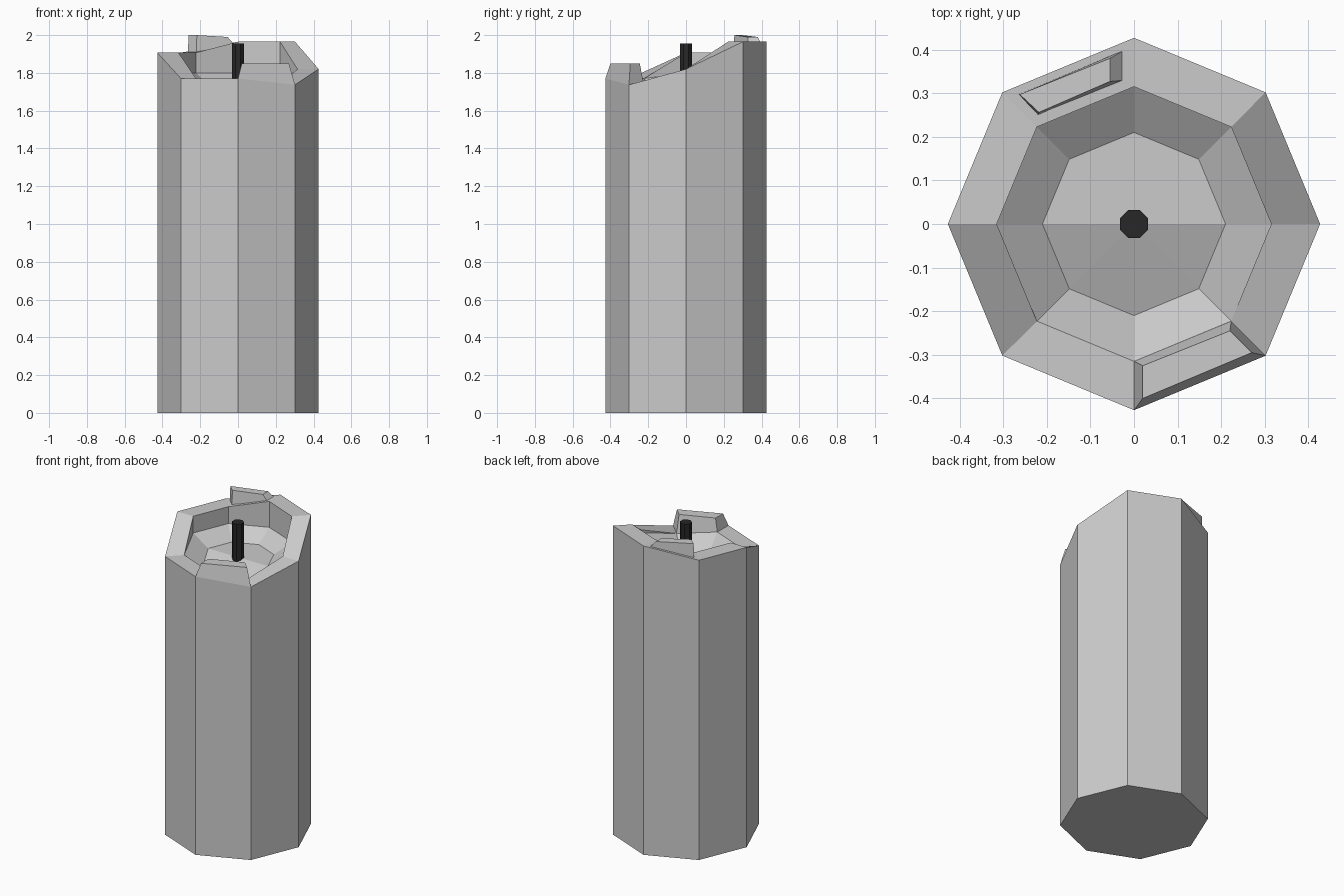
import bpy, math

if "Cube" in bpy.data.objects:
    bpy.data.objects.remove(bpy.data.objects["Cube"])


def material(name, rgb):
    m = bpy.data.materials.new(name)
    m.diffuse_color = (*rgb, 1)
    m.use_nodes = True
    m.node_tree.nodes["Principled BSDF"].inputs["Base Color"].default_value = m.diffuse_color
    return m


def build(name, verts, faces, mat):
    me = bpy.data.meshes.new(name)
    me.from_pydata(verts, [], faces)
    me.materials.append(mat)
    ob = bpy.data.objects.new(name, me)
    bpy.context.collection.objects.link(ob)
    return ob


def ring(radius, heights, turn=0):
    n = len(heights)
    return [(radius * math.cos(2 * math.pi * i / n + turn),
             radius * math.sin(2 * math.pi * i / n + turn), z)
            for i, z in enumerate(heights)]


def bands(rings, n=8):
    """Quads joining consecutive rings of n points."""
    return [(r * n + i, r * n + (i + 1) % n, (r + 1) * n + (i + 1) % n, (r + 1) * n + i)
            for r in range(rings - 1) for i in range(n)]


wax = material("grey wax", (0.6, 0.6, 0.6))
black = material("black wick", (0.02, 0.02, 0.02))

# Candle body: octagon with an uneven rim, short inner wall and melted bowl
rim = [1.82, 1.965, 1.965, 1.907, 1.907, 1.77, 1.77, 1.737]
wall = [min(z, 1.80) for z in rim]
floor = [1.73, 1.73, 1.73, 1.73, 1.73, 1.675, 1.65, 1.675]
R = 0.427
verts = (ring(R, [0] * 8) + ring(R, rim) + ring(0.315, rim)
         + ring(0.315, wall) + ring(0.21, floor) + [(0, 0, 1.73)])
faces = bands(5) + [(32 + i, 32 + (i + 1) % 8, 40) for i in range(8)]
faces.append(tuple(range(7, -1, -1)))
build("candle_body", verts, faces, wax)

# Wick: thin octagonal post
w = 0.035
build("wick", ring(w, [1.70] * 8, math.pi / 8) + ring(w, [1.955] * 8, math.pi / 8),
      bands(2) + [tuple(range(8, 16)), tuple(range(7, -1, -1))], black)

# Raised wax lumps on the rim, corners listed counter-clockwise from above
box = bands(2, 4) + [(4, 5, 6, 7), (3, 2, 1, 0)]
build("front_rim_lump",
      [(0, -.427, 1.77), (.302, -.302, 1.737), (.223, -.223, 1.737), (0, -.315, 1.77),
       (.02, -.40, 1.85), (.27, -.295, 1.85), (.22, -.245, 1.85), (.02, -.325, 1.85)],
      box, wax)
build("back_rim_lump",
      [(-.22, .25, 1.90), (-.02, .33, 1.95), (-.02, .40, 1.95), (-.265, .297, 1.90),
       (-.218, .256, 2.0), (-.055, .327, 1.99), (-.055, .38, 1.99), (-.262, .297, 2.0)],
      box, wax)
